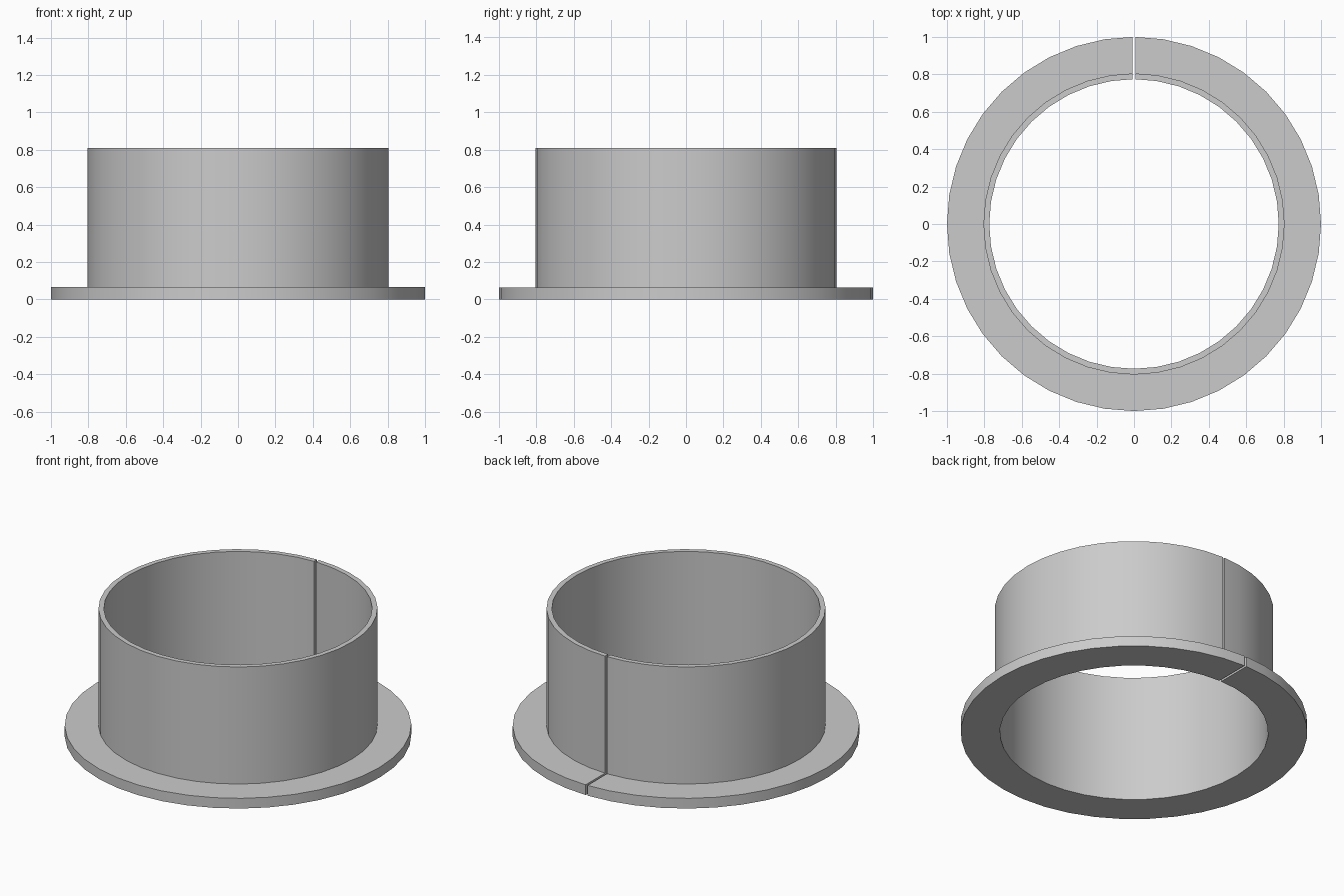
import bpy
import bmesh
from math import sin, cos, pi, sqrt, radians

cube = bpy.data.objects.get("Cube")
if cube:
    bpy.data.objects.remove(cube, do_unlink=True)

# Plain grey material
grey = bpy.data.materials.new("plain grey")
grey.use_nodes = True
colour = (0.6, 0.6, 0.6, 1)
grey.diffuse_color = colour
grey.node_tree.nodes["Principled BSDF"].inputs["Base Color"].default_value = colour

BORE, WALL, RIM = 0.774, 0.805, 1.0
FLANGE_TOP, HEIGHT = 0.065, 0.81
SEGMENTS = 40
HALF_GAP = 0.007

# L-shaped section as (radius, height)
section = [(BORE, 0), (RIM, 0), (RIM, FLANGE_TOP),
           (WALL, FLANGE_TOP), (WALL, HEIGHT), (BORE, HEIGHT)]


def ring_point(radius, step):
    """Point on the ring; the two ends stop at a parallel-sided slit at the back."""
    if step in (0, SEGMENTS):
        side = -1 if step == 0 else 1
        return side * HALF_GAP, sqrt(radius ** 2 - HALF_GAP ** 2)
    angle = pi / 2 + 2 * pi * step / SEGMENTS
    return radius * cos(angle), radius * sin(angle)


# Split flanged sleeve: sweep the section round, then close both ends
bm = bmesh.new()
rings = [[bm.verts.new((*ring_point(r, s), z)) for r, z in section]
         for s in range(SEGMENTS + 1)]
count = len(section)
for a, b in zip(rings, rings[1:]):
    for i in range(count):
        j = (i + 1) % count
        bm.faces.new((a[i], a[j], b[j], b[i]))
for end in (rings[0], rings[-1]):
    bm.faces.new((end[0], end[3], end[4], end[5]))
    bm.faces.new((end[0], end[1], end[2], end[3]))
bmesh.ops.recalc_face_normals(bm, faces=bm.faces)

mesh = bpy.data.meshes.new("split_flanged_sleeve")
bm.to_mesh(mesh)
bm.free()
mesh.materials.append(grey)
sleeve = bpy.data.objects.new("split_flanged_sleeve", mesh)
bpy.context.collection.objects.link(sleeve)

# Smooth round walls, crisp rims
bpy.context.view_layer.objects.active = sleeve
sleeve.select_set(True)
bpy.ops.object.shade_smooth_by_angle(angle=radians(30))
